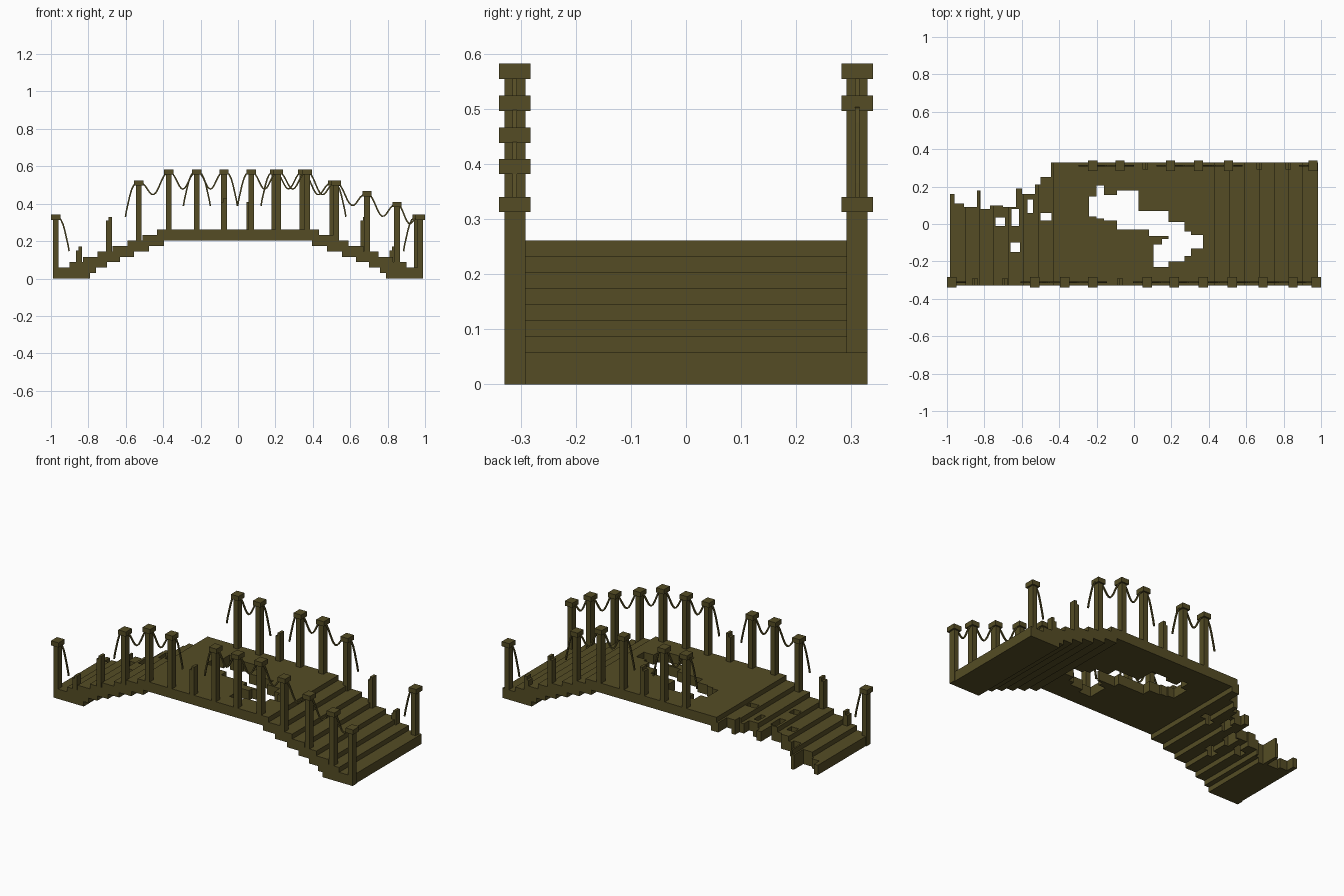
import bpy, bmesh, math

if "Cube" in bpy.data.objects:
    bpy.data.objects.remove(bpy.data.objects["Cube"])

H = 0.0291                                   # riser height
mat = bpy.data.materials.new("olive brown stone")
mat.diffuse_color = (0.090, 0.073, 0.018, 1)
mat.use_nodes = True
mat.node_tree.nodes["Principled BSDF"].inputs["Base Color"].default_value = mat.diffuse_color


def finish(name, bm):
    me = bpy.data.meshes.new(name)
    bm.to_mesh(me)
    bm.free()
    me.materials.append(mat)
    ob = bpy.data.objects.new(name, me)
    bpy.context.collection.objects.link(ob)
    return ob


def box(bm, x0, x1, y0, y1, z0, z1):
    vs = bmesh.ops.create_cube(bm, size=1)["verts"]
    for v in vs:
        v.co = ((x0 + x1) / 2 + v.co.x * (x1 - x0), (y0 + y1) / 2 + v.co.y * (y1 - y0),
                (z0 + z1) / 2 + v.co.z * (z1 - z0))


# ---- Stepped profile of the bridge
END, OUT, INN = 0.985, 0.33, 0.292
TREAD = [0.433, 0.51, 0.59, 0.67, 0.75, 0.83, 0.90]              # top drops one riser at each
UNDER = [0.395, 0.475, 0.555, 0.63, 0.70, 0.76, 0.79]            # underside drops


def tread_z(x):
    return H * (9 - sum(abs(x) > t for t in TREAD))


def under_z(x):
    return H * (7 - sum(abs(x) > t for t in UNDER))


# ---- Broken-away areas: x0, x1, y0, y1
holes = [(-.24, -.20, .04, .147), (-.20, -.16, .03, .205), (-.16, -.09, .02, .155),
         (-.09, .025, -.03, .18), (.025, .08, -.03, .07), (.08, .185, -.065, .07),
         (.105, .185, -.23, -.11), (.15, .185, -.11, -.08), (.185, .27, -.20, .01),
         (.27, .305, -.17, -.04), (.305, .37, -.13, -.06),
         (-.74, -.69, -.01, .035), (-.655, -.615, -.01, .08), (-.66, -.61, -.15, -.10),
         (-.57, -.54, .06, .13), (-.50, -.44, .02, .06)]
left = -END
for right, y in [(-.96, .16), (-.91, .11), (-.84, .09), (-.82, .18), (-.77, .08), (-.70, .10),
                 (-.63, .09), (-.60, .19), (-.53, .16), (-.50, .21), (-.445, .25)]:
    holes.append((left, right, y, OUT))
    left = right

xs = {-END, END} | {s * t for t in TREAD + UNDER for s in (-1, 1)}
ys = {-OUT, OUT}
for a, b, c, d in holes:
    xs |= {a, b}
    ys |= {c, d}
xs, ys = sorted(xs), sorted(ys)


def cell(i, j):
    """Bottom and top height of one grid cell, or None where broken away."""
    if not (0 <= i < len(xs) - 1 and 0 <= j < len(ys) - 1):
        return None
    x, y = (xs[i] + xs[i + 1]) / 2, (ys[j] + ys[j + 1]) / 2
    if any(a < x < b and c < y < d for a, b, c, d in holes):
        return None
    return under_z(x), tread_z(x)


# ---- Bridge body with stairs and holes
bm = bmesh.new()


def face(*pts):
    bm.faces.new([bm.verts.new(p) for p in pts])


for i in range(len(xs) - 1):
    for j in range(len(ys) - 1):
        c = cell(i, j)
        if not c:
            continue
        x0, x1, y0, y1 = xs[i], xs[i + 1], ys[j], ys[j + 1]
        b, t = c
        face((x0, y0, t), (x1, y0, t), (x1, y1, t), (x0, y1, t))
        face((x0, y1, b), (x1, y1, b), (x1, y0, b), (x0, y0, b))
        for di, dj, p, q in [(1, 0, (x1, y0), (x1, y1)), (-1, 0, (x0, y1), (x0, y0)),
                             (0, 1, (x1, y1), (x0, y1)), (0, -1, (x0, y0), (x1, y0))]:
            n = cell(i + di, j + dj)
            spans = [(b, t)] if not n else [(b, min(t, n[0])), (max(b, n[1]), t)]
            for lo, hi in spans:
                if hi - lo > 1e-5:
                    face((*p, lo), (*q, lo), (*q, hi), (*p, hi))
bmesh.ops.remove_doubles(bm, verts=bm.verts, dist=1e-5)
finish("bridge_body", bm)


# ---- Railing posts, broken stubs and hanging chains
def post_top(x):
    x = abs(x)
    for limit, z in [(.45, .583), (.6, .525), (.76, .467), (.9, .41)]:
        if x < limit:
            return z
    return .341


# (x, stub height or None for a whole post)
front = [(-.975, None), (-.85, .17), (-.69, .33), (-.53, None), (-.37, None), (-.22, None),
         (-.075, .43), (.07, None), (.215, None), (.37, None), (.525, None), (.69, None),
         (.85, None), (.975, None)]
back = [(-.22, None), (-.075, None), (.06, .43), (.195, None), (.345, None), (.505, None),
        (.67, .33), (.825, .17), (.957, None)]


def chain(name, pts):
    """Thin square chain swept along points lying in an x-z plane."""
    r, bm, rings = 0.004, bmesh.new(), []
    for k, (x, y, z) in enumerate(pts):
        a, b = pts[max(k - 1, 0)], pts[min(k + 1, len(pts) - 1)]
        dx, dz = b[0] - a[0], b[2] - a[2]
        n = math.hypot(dx, dz)
        nx, nz = -dz / n * r, dx / n * r
        rings.append([bm.verts.new((x + s * nx, y + t * r, z + s * nz))
                      for s, t in ((1, 1), (1, -1), (-1, -1), (-1, 1))])
    for a, b in zip(rings, rings[1:]):
        for e in range(4):
            bm.faces.new((a[e], a[(e + 1) % 4], b[(e + 1) % 4], b[e]))
    bm.faces.new(rings[0])
    bm.faces.new(rings[-1])
    bmesh.ops.recalc_face_normals(bm, faces=bm.faces)
    finish(name, bm)


for side, row, y in [("front", front, -.311), ("back", back, .311)]:
    for k, (x, stub) in enumerate(row):
        bm = bmesh.new()
        base = 0 if abs(x) > .95 else under_z(x) + H
        if stub:
            # jagged broken top
            box(bm, x - .015, x + .015, y - .019, y + .019, base, stub - .02)
            box(bm, x - .002, x + .015, y - .019, y + .019, stub - .02, stub)
            finish(f"{side}_broken_post_{k}", bm)
            continue
        top = post_top(x)
        box(bm, x - .015, x + .015, y - .019, y + .019, base, top - .028)
        box(bm, x - .025, x + .025, y - .0285, y + .0285, top - .028, top)
        finish(f"{side}_post_{k}", bm)

        # sagging chain to the next whole post
        if k + 1 < len(row) and not row[k + 1][1]:
            xa, xb = x + .012, row[k + 1][0] - .012
            za, zb = top - .02, post_top(row[k + 1][0]) - .02
            sag = .085 if xb - xa > .11 else .06
            pts = []
            for n in range(13):
                u = n / 12
                pts.append((xa + (xb - xa) * u, y,
                            za + (zb - za) * u - sag * (.5 - .5 * math.cos(2 * math.pi * u))))
            chain(f"{side}_chain_{k}", pts)
        # torn chain dangling toward a broken neighbour
        for d in (-1, 1):
            m = k + d
            missing = side == "back" and k == 0 and d == -1
            if missing or (0 <= m < len(row) and row[m][1]):
                chain(f"{side}_torn_chain_{k}_{'left' if d < 0 else 'right'}",
                      [(x + d * (.012 + dx), y, top - dz) for dx, dz in
                       [(0, .02), (.015, .025), (.027, .05), (.037, .085), (.046, .125),
                        (.054, .16), (.06, .195)]])
